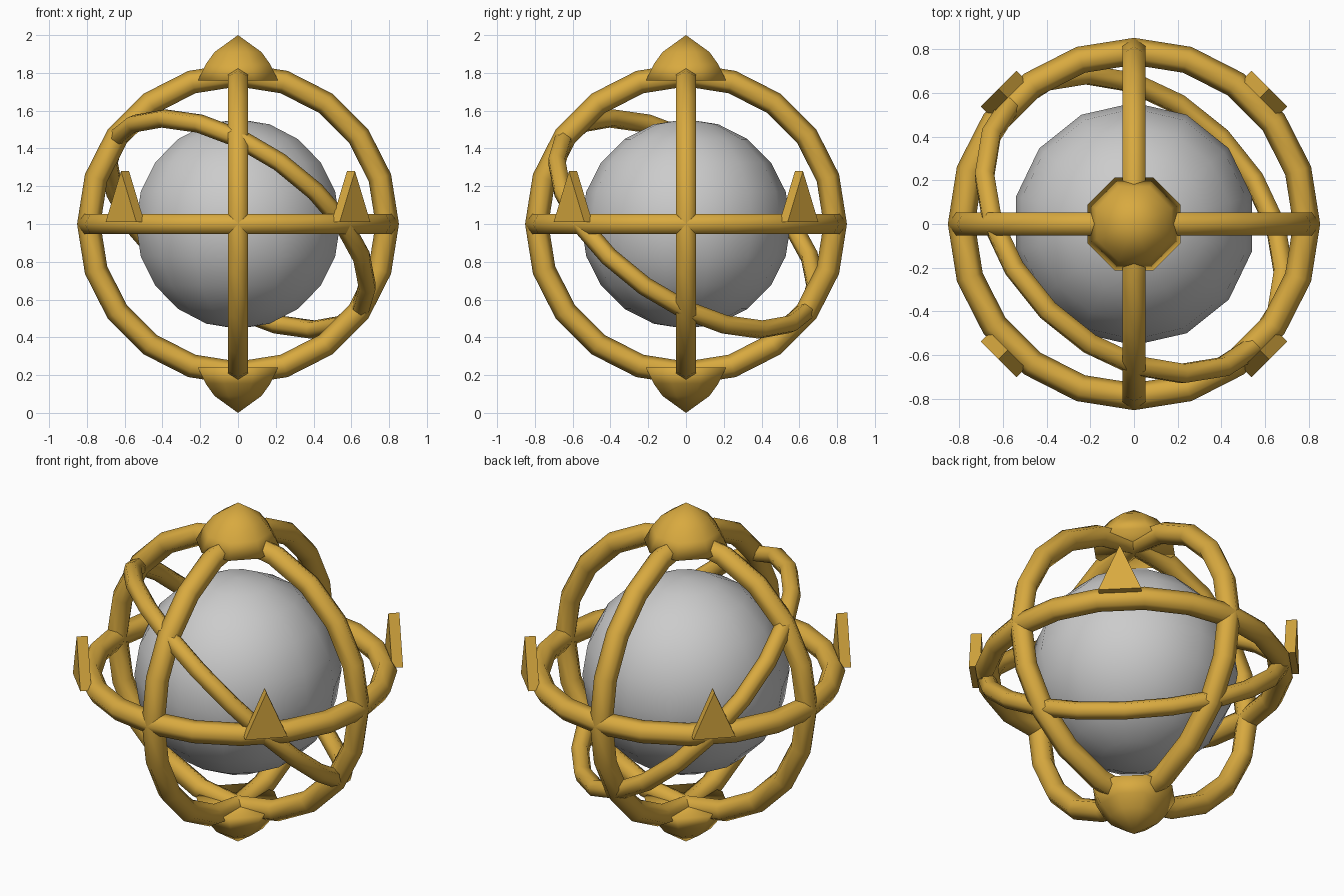
import bpy, bmesh, math
from mathutils import Matrix, Vector

if "Cube" in bpy.data.objects:
    bpy.data.objects.remove(bpy.data.objects["Cube"])

gold = bpy.data.materials.new("gold")
gold.diffuse_color = (0.69, 0.40, 0.05, 1)
gold.use_nodes = True
gold.node_tree.nodes["Principled BSDF"].inputs["Base Color"].default_value = gold.diffuse_color
CENTRE = Vector((0, 0, 1))


def finish(name, bm, mat=gold, smooth=True):
    bmesh.ops.recalc_face_normals(bm, faces=bm.faces)
    me = bpy.data.meshes.new(name)
    bm.to_mesh(me)
    bm.free()
    ob = bpy.data.objects.new(name, me)
    bpy.context.collection.objects.link(ob)
    if mat:
        me.materials.append(mat)
    for p in me.polygons:
        p.use_smooth = smooth
    return ob


def skin(profile_rings, close):
    """Skin a list of equal-length vertex loops; close joins last to first."""
    bm = bmesh.new()
    rings = [[bm.verts.new(c) for c in ring] for ring in profile_rings]
    n = len(rings[0])
    for i in range(len(rings) if close else len(rings) - 1):
        a, b = rings[i], rings[(i + 1) % len(rings)]
        for j in range(n):
            k = (j + 1) % n
            bm.faces.new((a[j], a[k], b[k], b[j]))
    return bm, rings


def hoop(name, minor, rot, major=0.79, segs=20, sides=6):
    loops = []
    for i in range(segs):
        a = math.tau * i / segs
        loop = []
        for j in range(sides):
            t = math.tau * j / sides
            r = major + minor * math.cos(t)
            loop.append(rot @ Vector((r * math.cos(a), r * math.sin(a), minor * math.sin(t))) + CENTRE)
        loops.append(loop)
    bm, _ = skin(loops, True)
    return finish(name, bm)


# Inner globe
bm = bmesh.new()
bmesh.ops.create_uvsphere(bm, u_segments=14, v_segments=10, radius=0.555)
bmesh.ops.translate(bm, verts=bm.verts, vec=CENTRE)
finish("globe", bm, None)

# Cage hoops: level, two upright, one tilted
hoop("level_hoop", 0.062, Matrix.Identity(3))
hoop("upright_hoop_front", 0.062, Matrix.Rotation(math.pi / 2, 3, 'X'))
hoop("upright_hoop_side", 0.062, Matrix.Rotation(math.pi / 2, 3, 'Y'))
tilt = Matrix.Rotation(math.radians(-45), 3, Vector((1, -1, 0))) @ Matrix.Rotation(-math.pi / 4, 3, 'Z')
hoop("tilted_hoop", 0.05, tilt)

# Pointed eight-sided caps at both poles
for name, s in (("top_cap", 1), ("bottom_cap", -1)):
    loops = []
    for r, z in ((0.23, 0.76), (0.185, 0.845), (0.135, 0.91)):
        loops.append([(r * math.cos(a), r * math.sin(a), 1 + s * z)
                      for a in (math.tau * (j + 0.5) / 8 for j in range(8))])
    bm, rings = skin(loops, False)
    bm.faces.new(rings[0])
    tip = bm.verts.new((0, 0, 1 + s))
    for j in range(8):
        bm.faces.new((rings[-1][j], rings[-1][(j + 1) % 8], tip))
    finish(name, bm)

# Four triangular fins on the diagonals of the level hoop
for i in range(4):
    bm = bmesh.new()
    rot = Matrix.Rotation(math.pi / 4 + i * math.pi / 2, 3, 'Z')
    a, b = [[bm.verts.new(rot @ Vector((0.846 + d, y, z)))
             for y, z in ((-0.115, 1.01), (0.115, 1.01), (0, 1.28))] for d in (-0.03, 0.03)]
    bm.faces.new(a)
    bm.faces.new(b)
    for j in range(3):
        k = (j + 1) % 3
        bm.faces.new((a[j], a[k], b[k], b[j]))
    finish(f"fin_{i + 1}", bm, smooth=False)
